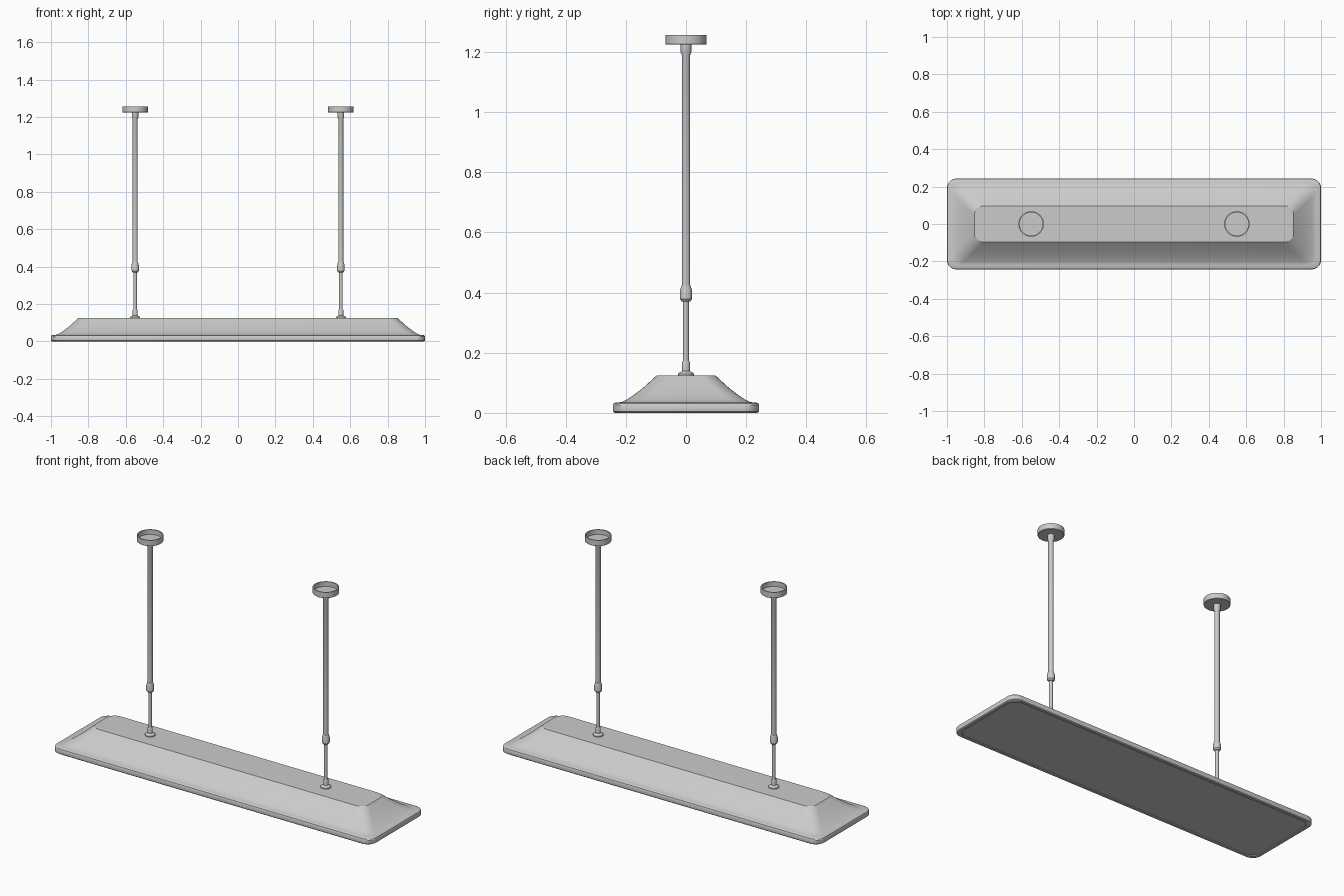
import bpy, bmesh, math

if "Cube" in bpy.data.objects:
    bpy.data.objects.remove(bpy.data.objects["Cube"])


def finish(name, bm, angle=30):
    bmesh.ops.recalc_face_normals(bm, faces=bm.faces[:])
    mesh = bpy.data.meshes.new(name)
    bm.to_mesh(mesh)
    bm.free()
    ob = bpy.data.objects.new(name, mesh)
    bpy.context.collection.objects.link(ob)
    bpy.ops.object.select_all(action='DESELECT')
    bpy.context.view_layer.objects.active = ob
    ob.select_set(True)
    bpy.ops.object.shade_smooth_by_angle(angle=math.radians(angle))
    return ob


def bridge(bm, rings):
    for a, b in zip(rings, rings[1:]):
        n = len(a)
        for i in range(n):
            bm.faces.new((a[i], a[(i + 1) % n], b[(i + 1) % n], b[i]))
    bm.faces.new(rings[0])
    bm.faces.new(rings[-1])


def rounded_loft(name, hx, hy, radius, profile, steps=6):
    """Stack of rounded rectangles; profile holds (inset, z)."""
    bm = bmesh.new()
    rings = []
    for inset, z in profile:
        x, y, ring = hx - inset - radius, hy - inset - radius, []
        for q, (sx, sy) in enumerate(((1, 1), (-1, 1), (-1, -1), (1, -1))):
            for k in range(steps + 1):
                a = math.pi / 2 * (q + k / steps)
                ring.append(bm.verts.new((sx * x + radius * math.cos(a),
                                          sy * y + radius * math.sin(a), z)))
        rings.append(ring)
    bridge(bm, rings)
    return finish(name, bm)


def lathe(name, x, profile, sides):
    """Turned part standing at x; profile holds (radius, z)."""
    bm = bmesh.new()
    rings = [[bm.verts.new((x + r * math.cos(2 * math.pi * i / sides),
                            r * math.sin(2 * math.pi * i / sides), z))
              for i in range(sides)] for r, z in profile]
    bridge(bm, rings)
    return finish(name, bm)


# Lamp shade: recessed diffuser panel, rounded rim, concave slope, flat top
rounded_loft("lamp_shade", 1.0, 0.243, 0.05, [
    (0.022, 0.004), (0.020, 0.0), (0.006, 0.0), (0.001, 0.004), (0.0, 0.008),
    (0.0, 0.027), (0.002, 0.031), (0.007, 0.034), (0.022, 0.035),
    (0.032, 0.037), (0.048, 0.045), (0.070, 0.060), (0.100, 0.083),
    (0.146, 0.125)])

for side, x in (("left", -0.55), ("right", 0.55)):
    # Flange and socket where the rod meets the shade
    lathe(side + "_base_fitting", x, [
        (0.027, 0.124), (0.027, 0.130), (0.022, 0.134), (0.013, 0.139),
        (0.013, 0.168), (0.011, 0.172)], 24)
    # Thin lower rod
    lathe(side + "_lower_rod", x, [(0.0095, 0.13), (0.0095, 0.40)], 16)
    # Coupling between the two rods
    lathe(side + "_coupling", x, [
        (0.014, 0.370), (0.020, 0.378), (0.020, 0.407), (0.015, 0.424)], 24)
    # Thicker upper rod with flared collar
    lathe(side + "_upper_rod", x, [
        (0.014, 0.41), (0.014, 1.190), (0.018, 1.200), (0.018, 1.227)], 20)
    # Ceiling canopy, an open cup
    lathe(side + "_ceiling_canopy", x, [
        (0.066, 1.224), (0.068, 1.226), (0.068, 1.257), (0.062, 1.257),
        (0.062, 1.230)], 40)
